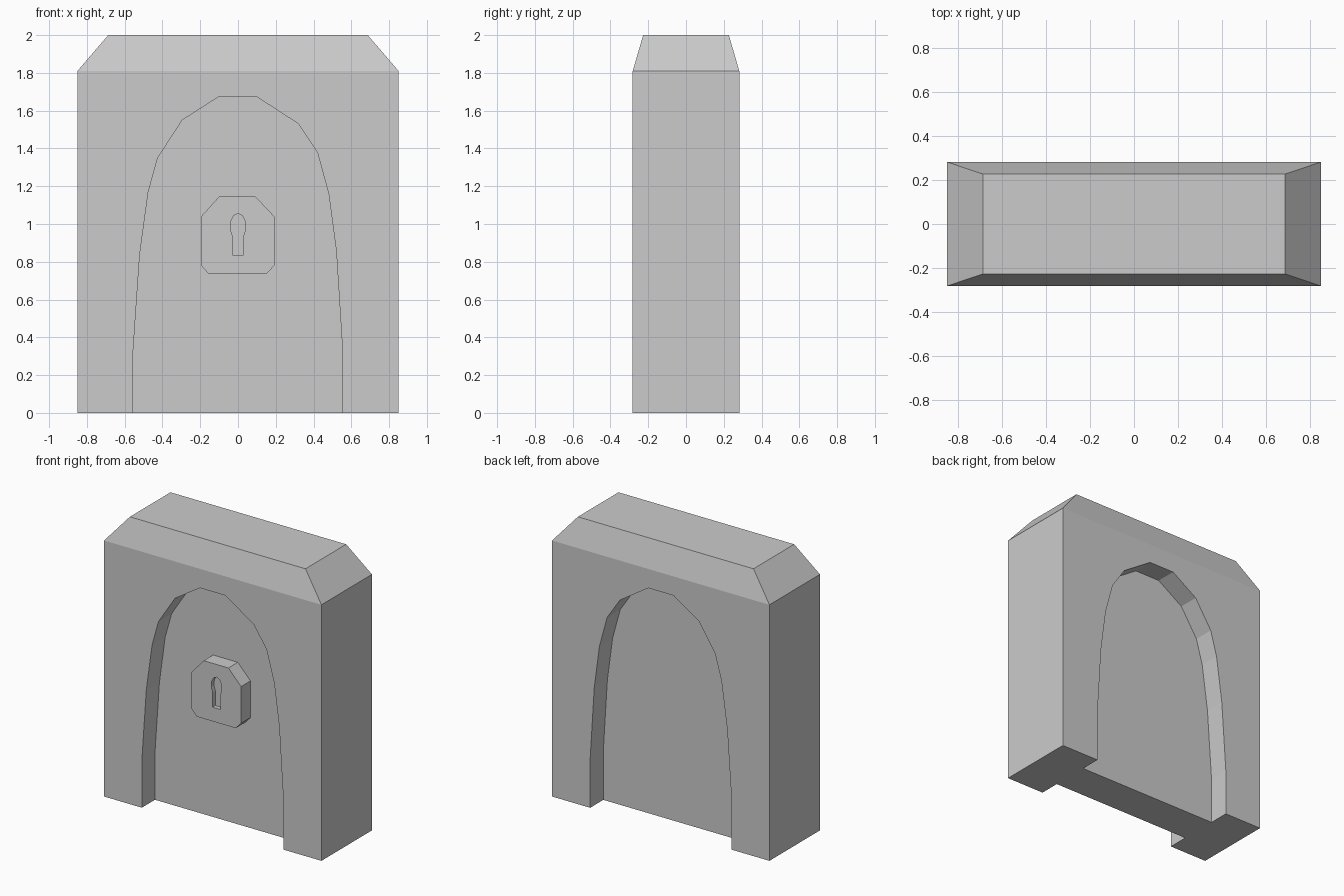
import bpy, bmesh

if "Cube" in bpy.data.objects:
    bpy.data.objects.remove(bpy.data.objects["Cube"])


def finish(name, bm):
    bmesh.ops.recalc_face_normals(bm, faces=bm.faces)
    mesh = bpy.data.meshes.new(name)
    bm.to_mesh(mesh)
    bm.free()
    obj = bpy.data.objects.new(name, mesh)
    bpy.context.collection.objects.link(obj)
    return obj


def prism(name, profile, y0, y1):
    """Extrude an (x, z) outline from y0 to y1."""
    bm = bmesh.new()
    face = bm.faces.new([bm.verts.new((x, y0, z)) for x, z in profile])
    ext = bmesh.ops.extrude_face_region(bm, geom=[face])["geom"]
    verts = [v for v in ext if isinstance(v, bmesh.types.BMVert)]
    bmesh.ops.translate(bm, vec=(0, y1 - y0, 0), verts=verts)
    return finish(name, bm)


def carve(obj, cutter):
    mod = obj.modifiers.new("carve", 'BOOLEAN')
    mod.operation = 'DIFFERENCE'
    mod.solver = 'EXACT'
    mod.object = cutter
    cutter.hide_render = True
    bpy.context.view_layer.objects.active = obj
    bpy.ops.object.modifier_apply(modifier=mod.name)
    bpy.data.objects.remove(cutter)


# Stone slab with a tapered cap
bm = bmesh.new()
rings = [[bm.verts.new((sx * w, sy * d, z)) for sx, sy in ((-1, -1), (1, -1), (1, 1), (-1, 1))]
         for w, d, z in ((0.85, 0.282, 0), (0.85, 0.282, 1.81), (0.687, 0.227, 2.0))]
bm.faces.new(rings[0])
bm.faces.new(rings[-1])
for low, high in zip(rings, rings[1:]):
    for i in range(4):
        j = (i + 1) % 4
        bm.faces.new((low[i], low[j], high[j], high[i]))
slab = finish("gate_slab", bm)

# Arched recess on front and back
arch = [(-0.555, -0.1), (-0.555, 0.33), (-0.52, 0.84), (-0.475, 1.17), (-0.425, 1.35),
        (-0.295, 1.55), (-0.1, 1.675), (0.097, 1.675), (0.32, 1.53), (0.42, 1.38),
        (0.48, 1.16), (0.52, 0.86), (0.552, 0.35), (0.552, -0.1)]
FLOOR = 0.135
for side in (-1, 1):
    carve(slab, prism("recess_cutter", arch, side * FLOOR, side * 0.5))

# Lock plate on the front, with a sunken keyhole
plate = [(-0.195, 0.78), (-0.195, 1.04), (-0.1, 1.145), (0.093, 1.145),
         (0.192, 1.04), (0.192, 0.78), (0.15, 0.735), (-0.155, 0.735)]
lock = prism("lock_plate", plate, -0.24, -FLOOR + 0.005)
half = [(0.03, 0.835), (0.03, 0.94), (0.041, 0.975), (0.038, 1.015), (0.022, 1.045)]
keyhole = half + [(0, 1.055)] + [(-x, z) for x, z in reversed(half)]
carve(lock, prism("keyhole_cutter", keyhole, -0.4, -0.21))
